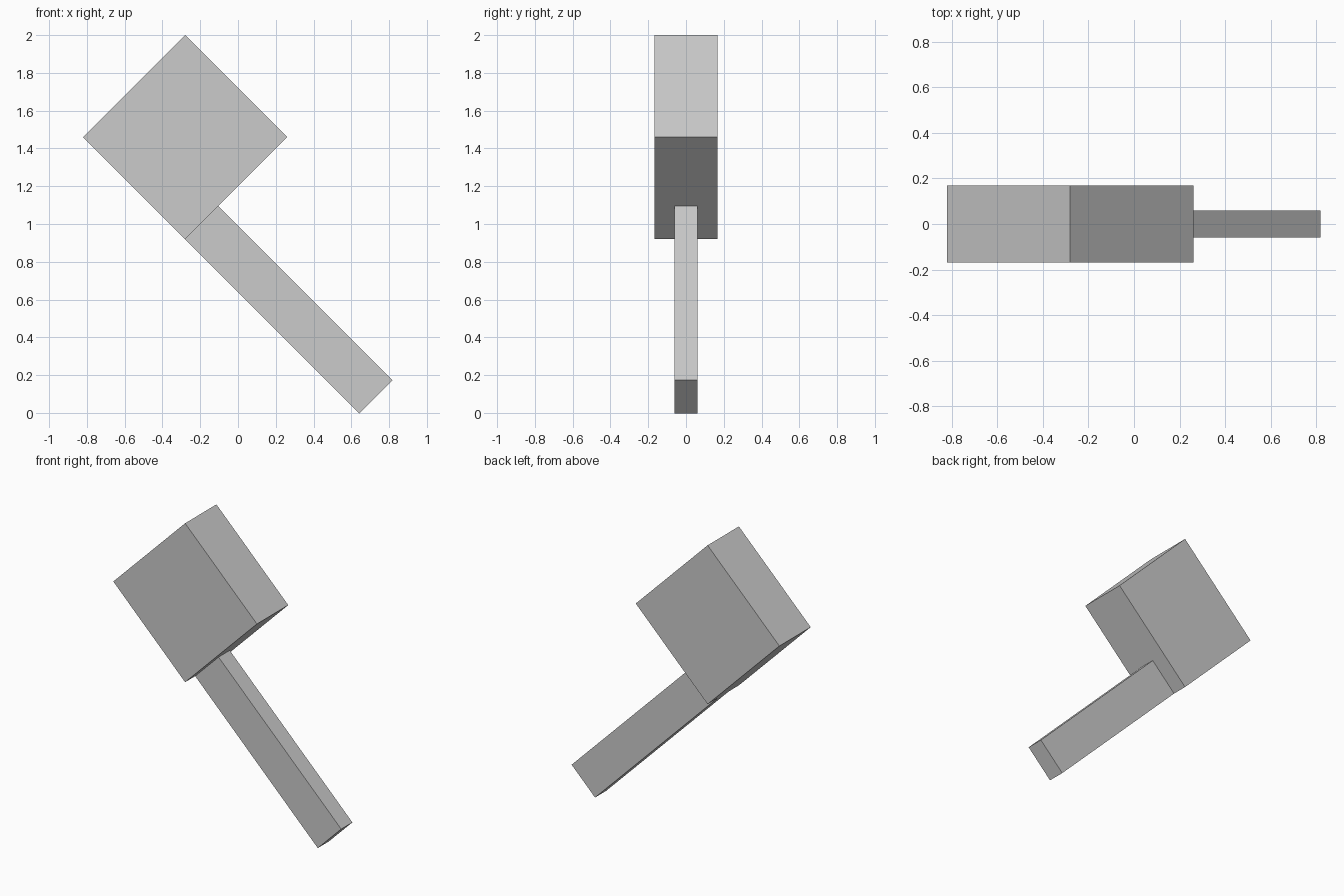
import bpy
from math import radians, sqrt

if "Cube" in bpy.data.objects:
    bpy.data.objects.remove(bpy.data.objects["Cube"])

grey = bpy.data.materials.new("light grey")
grey.diffuse_color = (0.6, 0.6, 0.6, 1)
grey.use_nodes = True
grey.node_tree.nodes["Principled BSDF"].inputs["Base Color"].default_value = grey.diffuse_color


def tilted_box(name, x, z, along, depth, across):
    """Box turned 45 degrees, its length running down to the right."""
    bpy.ops.mesh.primitive_cube_add(size=1, location=(x, 0, z),
                                    rotation=(0, radians(45), 0))
    box = bpy.context.object
    box.name = name
    box.scale = (along, depth, across)
    box.data.materials.append(grey)


# square head standing on its corner
HALF_DIAGONAL = 0.54
HEAD_X, HEAD_Z = -0.28, 1.46
side = HALF_DIAGONAL * sqrt(2)
tilted_box("hammer_head", HEAD_X, HEAD_Z, side, 0.336, side)

# handle, flush with the lower left side of the head
RUN, RISE = 0.922, 0.176
low_x, low_z = HEAD_X, HEAD_Z - HALF_DIAGONAL
tilted_box("handle", low_x + (RUN + RISE) / 2, low_z + (RISE - RUN) / 2,
           RUN * sqrt(2), 0.12, RISE * sqrt(2))
